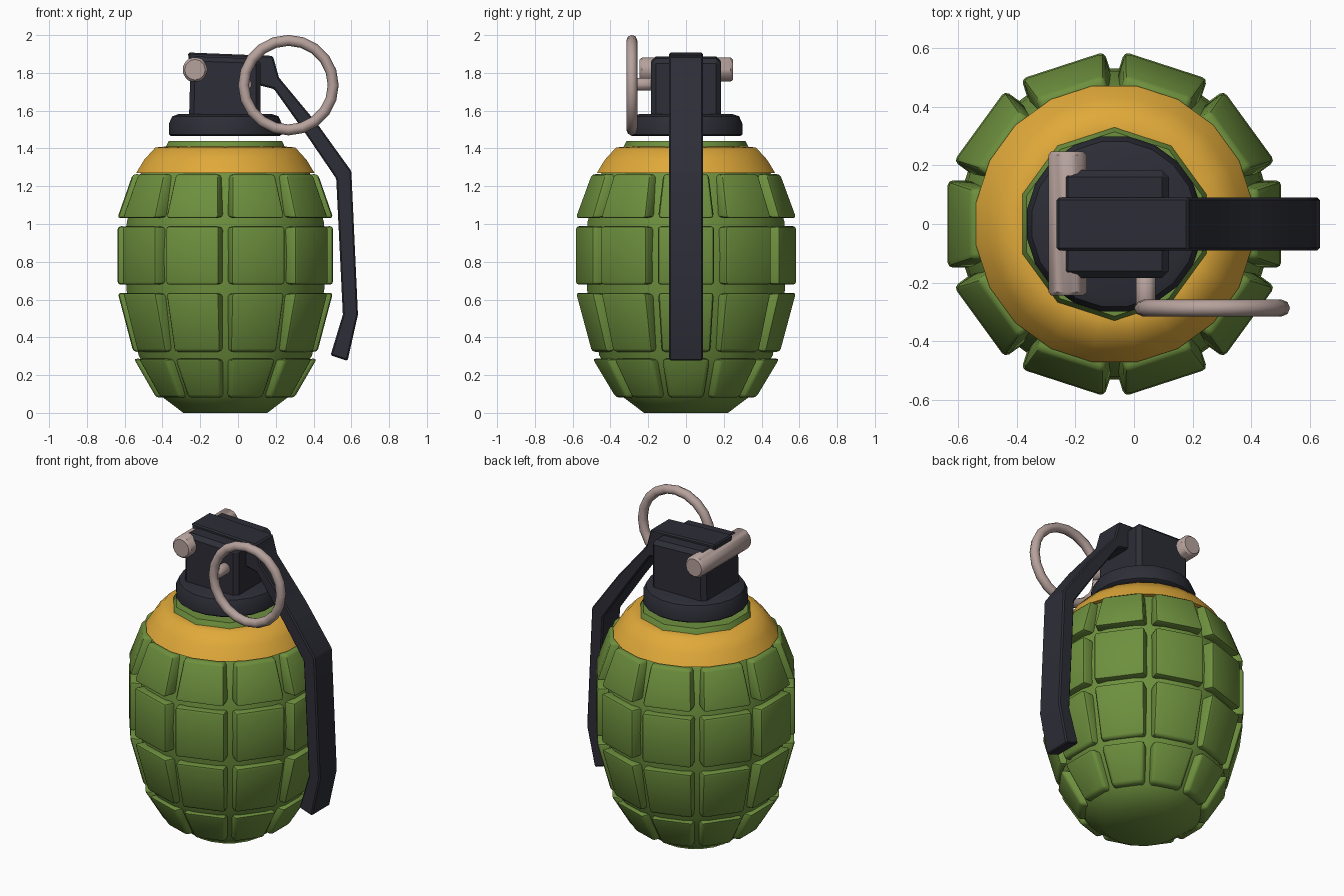
import bpy, bmesh, math
from mathutils import Matrix, Vector

cube = bpy.data.objects.get("Cube")
if cube:
    bpy.data.objects.remove(cube, do_unlink=True)

CX = -0.067  # body axis


def material(name, rgb):
    m = bpy.data.materials.new(name)
    m.use_nodes = True
    m.diffuse_color = (*rgb, 1)
    bsdf = m.node_tree.nodes["Principled BSDF"]
    bsdf.inputs["Base Color"].default_value = (*rgb, 1)
    bsdf.inputs["Roughness"].default_value = 0.6
    return m


green = material("olive green", (0.155, 0.28, 0.048))
yellow = material("warm yellow", (0.75, 0.40, 0.042))
dark = material("dark steel", (0.026, 0.027, 0.038))
metal = material("pale metal", (0.47, 0.36, 0.335))


def finish(name, bm, mat, angle=35, bevel=0, segments=1):
    bmesh.ops.recalc_face_normals(bm, faces=bm.faces)
    me = bpy.data.meshes.new(name)
    bm.to_mesh(me)
    bm.free()
    me.materials.append(mat)
    ob = bpy.data.objects.new(name, me)
    bpy.context.collection.objects.link(ob)
    if bevel:
        mod = ob.modifiers.new("Bevel", "BEVEL")
        mod.width, mod.segments = bevel, segments
        mod.limit_method = "ANGLE"
    bpy.ops.object.select_all(action="DESELECT")
    ob.select_set(True)
    bpy.context.view_layer.objects.active = ob
    if bevel:
        bpy.ops.object.modifier_apply(modifier="Bevel")
    bpy.ops.object.shade_smooth_by_angle(angle=math.radians(angle))
    return ob


def revolve(name, profile, sides, mat, angle=35):
    """Solid of revolution about the body axis, from (radius, z) pairs."""
    bm = bmesh.new()
    rings = []
    for r, z in profile:
        turns = [2 * math.pi * (i + 0.5) / sides for i in range(sides)]
        rings.append([bm.verts.new((CX + r * math.cos(a), r * math.sin(a), z)) for a in turns])
    for low, high in zip(rings, rings[1:]):
        for i in range(sides):
            j = (i + 1) % sides
            bm.faces.new((low[i], low[j], high[j], high[i]))
    bm.faces.new(rings[0])
    bm.faces.new(rings[-1])
    return finish(name, bm, mat, angle)


def rod(name, radius, x, z, y0, y1, sides, bevel):
    bm = bmesh.new()
    place = Matrix.Translation((x, (y0 + y1) / 2, z)) @ Matrix.Rotation(math.pi / 2, 4, "X")
    bmesh.ops.create_cone(bm, cap_ends=True, segments=sides, radius1=radius,
                          radius2=radius, depth=y1 - y0, matrix=place)
    return finish(name, bm, metal, 40, bevel)


def plate(name, outline, half, mat, bevel):
    """Side outline in x and z, extruded across y."""
    bm = bmesh.new()
    face = bm.faces.new([bm.verts.new((x, -half, z)) for x, z in outline])
    ext = bmesh.ops.extrude_face_region(bm, geom=[face])
    moved = [g for g in ext["geom"] if isinstance(g, bmesh.types.BMVert)]
    bmesh.ops.translate(bm, verts=moved, vec=(0, 2 * half, 0))
    return finish(name, bm, mat, 30, bevel)


# Egg-shaped core and the ten-sided cap at its top
revolve("body_core", [(0.225, 0), (0.345, 0.09), (0.465, 0.305), (0.53, 0.65),
                      (0.538, 0.83), (0.528, 1.01), (0.46, 1.26), (0.36, 1.38)], 20, green, 40)
revolve("body_cap", [(0.345, 1.36), (0.33, 1.41), (0.315, 1.44)], 10, green)

# Yellow shoulder band
revolve("shoulder_band", [(0.43, 1.268), (0.478, 1.27), (0.435, 1.34), (0.375, 1.405),
                          (0.32, 1.41)], 20, yellow, 45)


# Rows of raised panels: (bottom radius, half width, z), (top radius, half width, z)
def panel_row(name, bottom, top):
    bm = bmesh.new()
    mid = (bottom[2] + top[2]) / 2
    for k in range(10):
        turn = Matrix.Rotation(k * math.pi / 5, 3, "Z")
        loops = []
        for depth in (0, 0.1):
            loop = []
            for (r, w, z), s in ((bottom, -1), (bottom, 1), (top, 1), (top, -1)):
                zi = z + (mid - z) * depth * 0.5
                p = turn @ Vector((r - depth, s * w, zi))
                loop.append(bm.verts.new((p.x + CX, p.y, p.z)))
            loops.append(loop)
        outer, inner = loops
        bm.faces.new(outer)
        bm.faces.new(inner[::-1])
        for i in range(4):
            j = (i + 1) % 4
            bm.faces.new((outer[i], inner[i], inner[j], outer[j]))
    return finish(name, bm, green, 40, 0.018, 2)


panel_row("panels_bottom", (0.365, 0.092, 0.08), (0.485, 0.126, 0.288))
panel_row("panels_lower", (0.487, 0.128, 0.322), (0.57, 0.147, 0.637))
panel_row("panels_middle", (0.57, 0.149, 0.677), (0.57, 0.149, 0.99))
panel_row("panels_upper", (0.572, 0.147, 1.03), (0.49, 0.12, 1.265))

# Dark neck collar and fuse head
revolve("neck_collar", [(0.29, 1.465), (0.303, 1.475), (0.303, 1.53),
                        (0.285, 1.57), (0.25, 1.582)], 20, dark, 40)
plate("fuse_head", [(-0.26, 1.54), (0.12, 1.54), (0.12, 1.875), (-0.25, 1.888)],
      0.185, dark, 0.025)

# Safety lever: over the head, then down the side
plate("safety_lever", [(-0.265, 1.908), (0.185, 1.89), (0.217, 1.775), (0.42, 1.53),
                       (0.6, 1.28), (0.635, 0.52), (0.58, 0.275), (0.49, 0.305),
                       (0.555, 0.52), (0.52, 1.24), (0.35, 1.49), (0.19, 1.715),
                       (0.11, 1.735), (0.08, 1.84), (-0.26, 1.86)], 0.09, dark, 0.008)

# Hinge pin, pull-pin stub and pull ring
rod("hinge_pin", 0.067, -0.228, 1.817, -0.245, 0.248, 12, 0.012)
rod("pull_pin", 0.035, 0.04, 1.74, -0.29, -0.17, 10, 0.004)
bpy.ops.mesh.primitive_torus_add(major_segments=20, minor_segments=8, major_radius=0.237,
                                 minor_radius=0.029, location=(0.267, -0.287, 1.735),
                                 rotation=(math.pi / 2, 0, 0))
ring = bpy.context.object
ring.name = "pull_ring"
ring.data.materials.append(metal)
bpy.ops.object.shade_smooth_by_angle(angle=math.radians(50))
